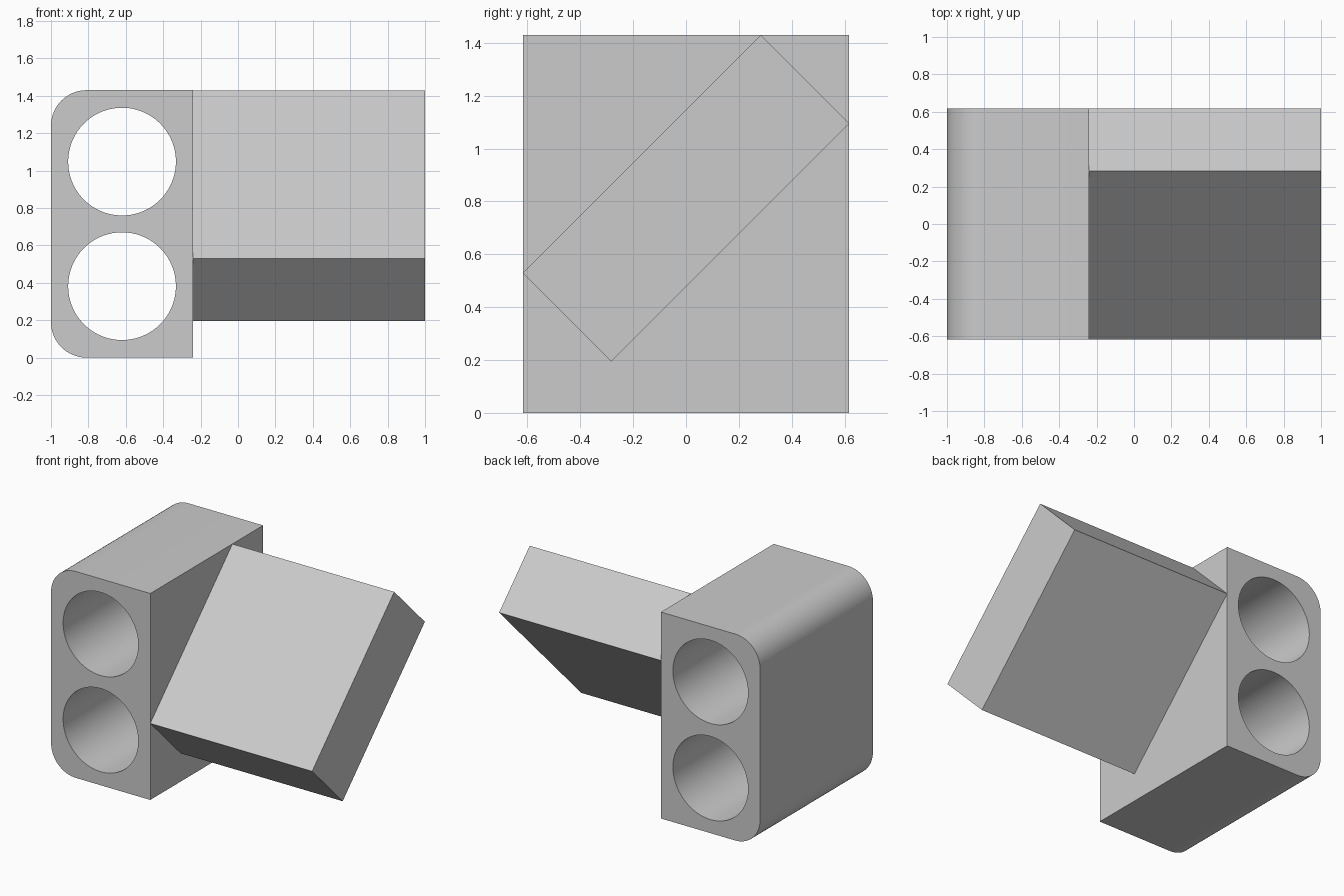
import bpy, bmesh
from math import radians
from mathutils import Matrix

cube = bpy.data.objects.get("Cube")
if cube:
    bpy.data.objects.remove(cube, do_unlink=True)

DEPTH, HEIGHT = 1.235, 1.43
LEFT, JOINT, RIGHT = -1.0, -0.24, 1.0
CORNER = 0.19
BORE_X, BORE_R, BORE_HEIGHTS = -0.62, 0.288, (0.382, 1.048)

grey = bpy.data.materials.new("plain grey")
grey.use_nodes = True
colour = (0.6, 0.6, 0.6, 1)
grey.diffuse_color = colour
grey.node_tree.nodes["Principled BSDF"].inputs["Base Color"].default_value = colour


def add_object(name, bm):
    bmesh.ops.recalc_face_normals(bm, faces=bm.faces)
    mesh = bpy.data.meshes.new(name)
    bm.to_mesh(mesh)
    bm.free()
    mesh.materials.append(grey)
    obj = bpy.data.objects.new(name, mesh)
    bpy.context.collection.objects.link(obj)
    return obj


def box(size, centre, tilt=0):
    bm = bmesh.new()
    place = (Matrix.Translation(centre) @ Matrix.Rotation(radians(tilt), 4, "X")
             @ Matrix.Diagonal((*size, 1)))
    bmesh.ops.create_cube(bm, size=1, matrix=place)
    return bm


# Housing with its two outer long edges rounded
bm = box((JOINT - LEFT, DEPTH, HEIGHT), ((LEFT + JOINT) / 2, 0, HEIGHT / 2))
outer = [e for e in bm.edges
         if all(v.co.x < LEFT + 0.01 for v in e.verts)
         and abs(e.verts[0].co.y - e.verts[1].co.y) > 0.1]
bmesh.ops.bevel(bm, geom=outer, offset=CORNER, segments=16, profile=0.5,
                affect="EDGES")
housing = add_object("housing", bm)

# Two round bores running front to back
for z in BORE_HEIGHTS:
    bm = bmesh.new()
    bmesh.ops.create_cone(bm, cap_ends=True, segments=96, radius1=BORE_R,
                          radius2=BORE_R, depth=DEPTH * 2,
                          matrix=Matrix.Translation((BORE_X, 0, z))
                          @ Matrix.Rotation(radians(90), 4, "X"))
    cutter = add_object("bore_cutter", bm)
    cutter.hide_render = True
    cut = housing.modifiers.new("bore", "BOOLEAN")
    cut.operation, cut.solver, cut.object = "DIFFERENCE", "EXACT", cutter
    bpy.context.view_layer.objects.active = housing
    bpy.ops.object.modifier_apply(modifier=cut.name)
    bpy.data.objects.remove(cutter, do_unlink=True)

# Tilted slab fixed to the inner side of the housing
add_object("tilted_slab", box((RIGHT - JOINT, 1.272, 0.474),
                              ((JOINT + RIGHT) / 2, 0, 0.812), tilt=45))

# Smooth rounded surfaces, sharp edges elsewhere
bpy.ops.object.select_all(action="DESELECT")
housing.select_set(True)
bpy.context.view_layer.objects.active = housing
bpy.ops.object.shade_smooth_by_angle(angle=radians(30))
